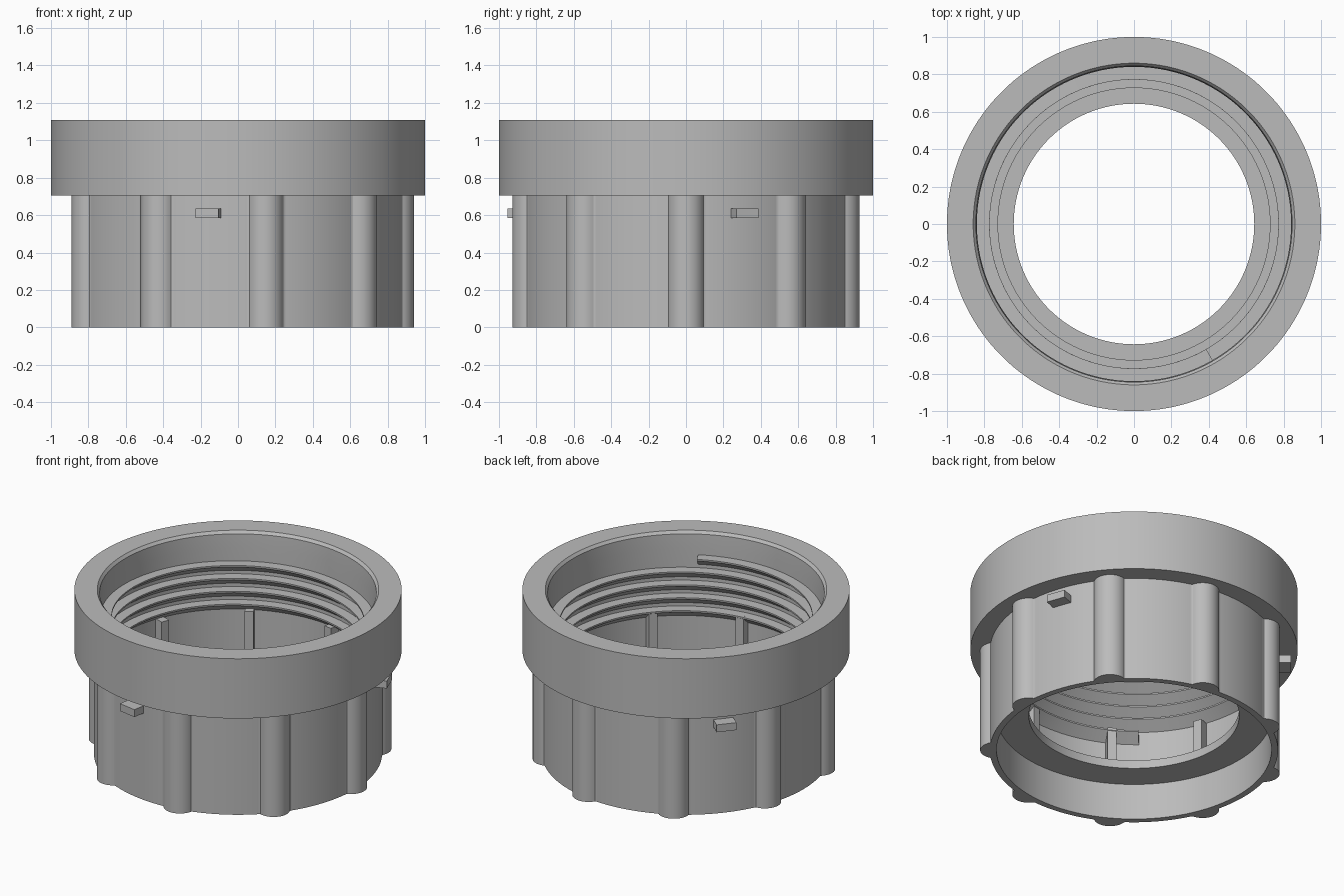
import bpy, bmesh
from math import sin, cos, pi, radians, sqrt, asin

if "Cube" in bpy.data.objects:
    bpy.data.objects.remove(bpy.data.objects["Cube"], do_unlink=True)

grey = bpy.data.materials.new("light_grey")
grey.use_nodes = True
grey.diffuse_color = (0.5, 0.5, 0.5, 1)
grey.node_tree.nodes["Principled BSDF"].inputs["Base Color"].default_value = (0.5, 0.5, 0.5, 1)

WALL = 0.84       # inner bore radius
BODY = 0.88       # outer radius between grips
RIM_Z = 0.705     # underside of the collar
GRIPS = 9


def polar(r, a, z):
    return (r * cos(a), r * sin(a), z)


def finish(bm, name):
    bmesh.ops.recalc_face_normals(bm, faces=bm.faces)
    mesh = bpy.data.meshes.new(name)
    bm.to_mesh(mesh)
    bm.free()
    mesh.materials.append(grey)
    obj = bpy.data.objects.new(name, mesh)
    bpy.context.collection.objects.link(obj)
    bpy.ops.object.select_all(action='DESELECT')
    obj.select_set(True)
    bpy.context.view_layer.objects.active = obj
    bpy.ops.object.shade_smooth_by_angle(angle=radians(30))
    return obj


def sweep(name, sections, closed):
    """Skin a list of cross-sections, joined into a loop or capped at the ends."""
    bm = bmesh.new()
    rings = [[bm.verts.new(p) for p in s] for s in sections]
    n = len(rings[0])
    pairs = list(zip(rings, rings[1:]))
    if closed:
        pairs.append((rings[-1], rings[0]))
    else:
        bm.faces.new(rings[0])
        bm.faces.new(rings[-1])
    for a, b in pairs:
        for i in range(n):
            j = (i + 1) % n
            bm.faces.new((a[i], a[j], b[j], b[i]))
    return finish(bm, name)


def lathe(name, profile, steps=180):
    angles = [2 * pi * i / steps for i in range(steps)]
    return sweep(name, [[polar(r, a, z) for r, z in profile] for a in angles], True)


def radial_block(name, angle, r0, r1, width, z0, z1):
    """Box standing on a circle, pointing outward at the given angle."""
    a = radians(angle)
    h = width / 2
    ends = []
    for r in (r0, r1):
        ends.append([(r * cos(a) - t * sin(a), r * sin(a) + t * cos(a), z)
                     for t, z in ((-h, z0), (h, z0), (h, z1), (-h, z1))])
    return sweep(name, ends, False)


# Skirt with nine rounded grips around the outside
def skirt_radius(a, centre=0.84, r=0.1):
    pitch = 2 * pi / GRIPS
    d = (a - radians(40) + pitch / 2) % pitch - pitch / 2
    side = centre * sin(d)
    if abs(side) >= r:
        return BODY
    return max(BODY, centre * cos(d) + sqrt(r * r - side * side))


STEPS = 720
skirt = []
for i in range(STEPS):
    a = 2 * pi * i / STEPS
    r = skirt_radius(a)
    skirt.append([polar(WALL, a, 0), polar(r, a, 0),
                  polar(r, a, RIM_Z + 0.002), polar(WALL, a, RIM_Z + 0.002)])
sweep("grip_skirt", skirt, True)

# Wide collar with a chamfered mouth
lathe("collar", [(WALL, RIM_Z), (1, RIM_Z), (1, 1.108), (0.86, 1.108), (0.845, 1.09), (WALL, 1.0)])

# Inner floor with a central opening and a slightly raised lip
lathe("inner_floor", [(0.643, 0.244), (0.85, 0.244), (0.85, 0.28),
                      (0.73, 0.28), (0.73, 0.3), (0.643, 0.3)])

# Right-handed internal thread: flat top, sloping underside
PITCH, TURNS, TOP = 0.087, 4.2, 0.953
section = [(0.85, 0), (0.772, 0), (0.772, -0.01), (0.85, -0.072)]
thread = []
count = int(TURNS * 144)
for i in range(count + 1):
    t = TURNS * i / count
    a = radians(-60) - 2 * pi * t
    thread.append([polar(r, a, TOP - PITCH * t + z) for r, z in section])
sweep("screw_thread", thread, False)

# Upright bars inside, in line with the grips
for k in range(GRIPS):
    radial_block("inner_bar", 40 * k, 0.775, 0.85, 0.055, 0.27, 0.6)

# Three locking lugs between grips
for k in range(3):
    radial_block("locking_lug", 20 + 120 * k, 0.86, 0.958, 0.125, 0.585, 0.635)
